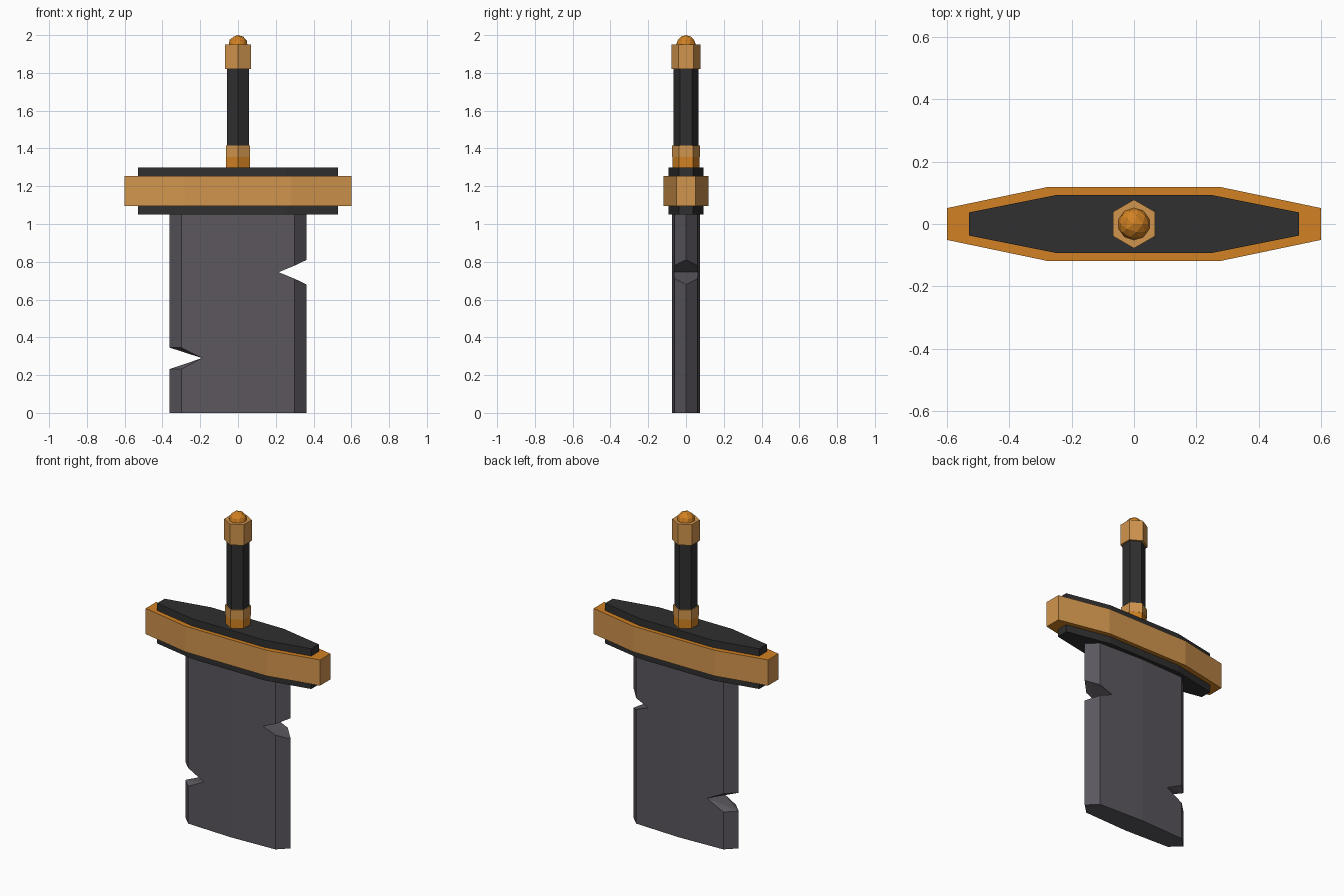
import bpy, bmesh, math

if "Cube" in bpy.data.objects:
    bpy.data.objects.remove(bpy.data.objects["Cube"])


def material(name, rgb):
    m = bpy.data.materials.new(name)
    m.diffuse_color = (*rgb, 1)
    m.use_nodes = True
    m.node_tree.nodes["Principled BSDF"].inputs["Base Color"].default_value = m.diffuse_color
    return m


STEEL = material("dark steel", (0.105, 0.095, 0.112))
BLACK = material("black leather", (0.029, 0.029, 0.029))
TAN = material("pale gold", (0.64, 0.30, 0.075))
ORANGE = material("deep gold", (0.64, 0.22, 0.016))


def finish(name, bm, *mats):
    bmesh.ops.remove_doubles(bm, verts=bm.verts, dist=0.0005)
    bmesh.ops.recalc_face_normals(bm, faces=bm.faces)
    me = bpy.data.meshes.new(name)
    bm.to_mesh(me)
    bm.free()
    for m in mats:
        me.materials.append(m)
    ob = bpy.data.objects.new(name, me)
    bpy.context.collection.objects.link(ob)
    return ob


def prism(name, outline, z0, z1, *mats):
    """Extruded outline; a second material goes on the top and bottom faces."""
    bm = bmesh.new()
    lo = [bm.verts.new((x, y, z0)) for x, y in outline]
    hi = [bm.verts.new((x, y, z1)) for x, y in outline]
    caps = [bm.faces.new(lo), bm.faces.new(hi)]
    n = len(outline)
    for i in range(n):
        j = (i + 1) % n
        bm.faces.new((lo[i], lo[j], hi[j], hi[i]))
    if len(mats) > 1:
        for f in caps:
            f.material_index = 1
    return finish(name, bm, *mats)


def hexagon(r):
    return [(r * math.sin(i * math.pi / 3), r * math.cos(i * math.pi / 3)) for i in range(6)]


def guard_outline(x1, y1, x2, y2):
    return [(-x1, -y1), (-x2, -y2), (x2, -y2), (x1, -y1),
            (x1, y1), (x2, y2), (-x2, y2), (-x1, y1)]


# Blade: bevelled on both edges, one V notch per edge
TOP, EDGE, BEVEL = 1.06, 0.363, 0.30
bm = bmesh.new()


def face(*pts):
    bm.faces.new([bm.verts.new(p) for p in pts])


def half_thickness(x):
    return 0.073 - 0.012 * abs(x) / BEVEL


def blade_half(s, apex_x, apex_z, edge_lo, edge_hi, bev_lo, bev_hi):
    for d in (-1, 1):
        def p(x, z):
            return (s * x, d * half_thickness(x), z)

        def e(z):
            return (s * EDGE, 0, z)
        apex, mid = p(apex_x, apex_z), (s * apex_x, 0, apex_z)
        # flat side, split at the notch apex
        face(p(0, 0), p(BEVEL, 0), p(BEVEL, bev_lo), apex, p(0, apex_z))
        face(p(0, apex_z), apex, p(BEVEL, bev_hi), p(BEVEL, TOP), p(0, TOP))
        # bevels, notch walls and end caps
        for z_end, z_e, z_b in ((0, edge_lo, bev_lo), (TOP, edge_hi, bev_hi)):
            face(e(z_end), e(z_e), p(BEVEL, z_b), p(BEVEL, z_end))
            face(e(z_e), p(BEVEL, z_b), apex)
            face(e(z_e), apex, mid)
            face((0, 0, z_end), p(0, z_end), p(BEVEL, z_end), e(z_end))


blade_half(1, 0.215, 0.745, 0.68, 0.81, 0.71, 0.78)
blade_half(-1, 0.19, 0.29, 0.232, 0.346, 0.232, 0.346)
finish("blade", bm, STEEL)

# Crossguard: gold band around a dark core
prism("guard_core", guard_outline(0.53, 0.037, 0.25, 0.093), 1.05, 1.30, BLACK)
prism("guard_band", guard_outline(0.60, 0.051, 0.28, 0.118), 1.095, 1.255, TAN, ORANGE)

# Handle stack
prism("collar_base", hexagon(0.072), 1.295, 1.355, ORANGE)
prism("collar", hexagon(0.073), 1.355, 1.415, TAN)
prism("grip", hexagon(0.066), 1.41, 1.825, BLACK)
prism("pommel_nut", hexagon(0.078), 1.82, 1.95, TAN)

# Pommel ball
bm = bmesh.new()
bmesh.ops.create_icosphere(bm, subdivisions=2, radius=0.052)
bmesh.ops.translate(bm, verts=bm.verts, vec=(0, 0, 1.948))
finish("pommel_ball", bm, ORANGE)
